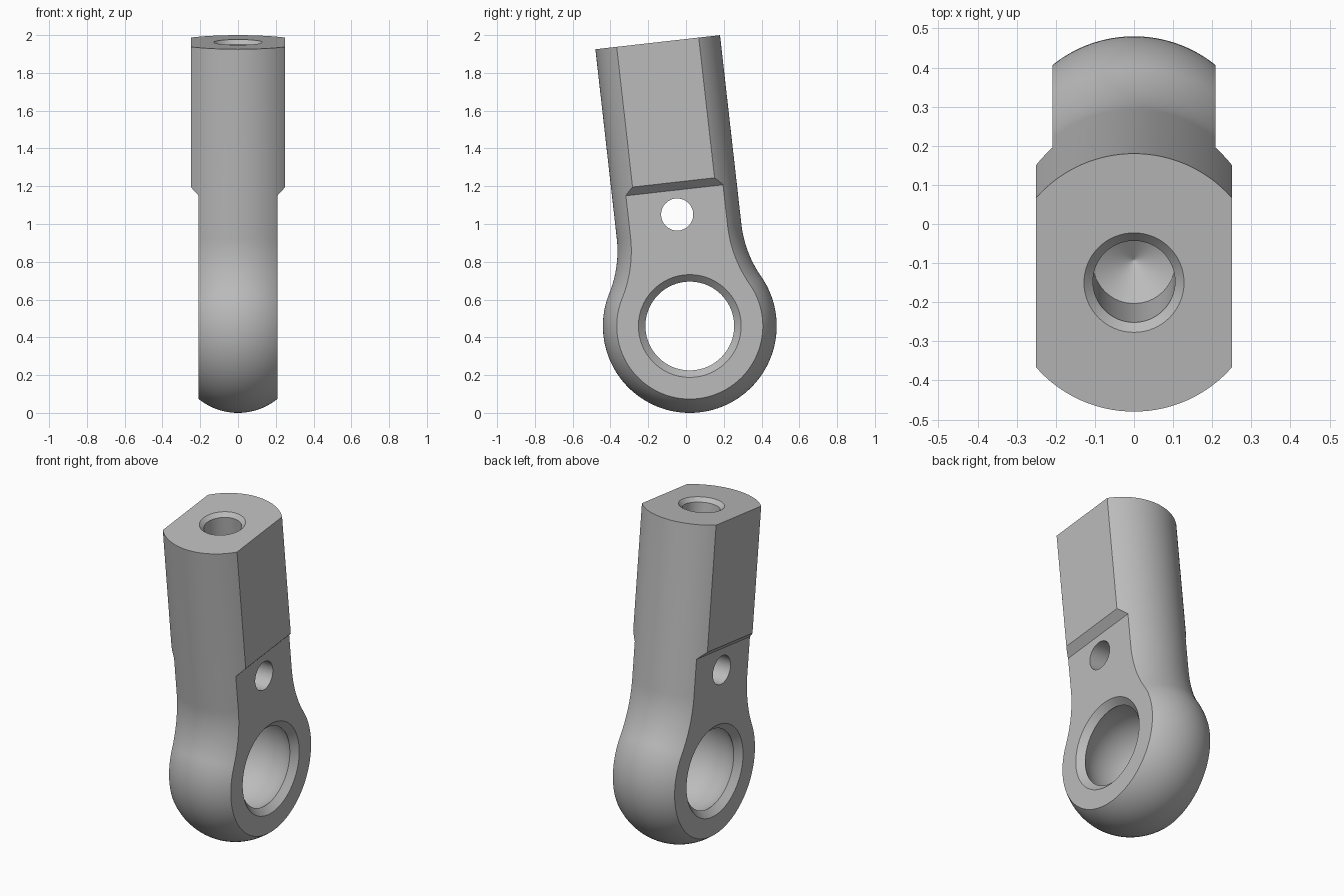
import bpy, bmesh, math
from mathutils import Matrix

if "Cube" in bpy.data.objects:
    bpy.data.objects.remove(bpy.data.objects["Cube"])

TILT = math.radians(6.45)
PLACE = Matrix.Translation((0, 0.02, 0.46)) @ Matrix.Rotation(TILT, 4, 'X')
SHAFT_R, EYE_R, FILLET_R = 0.332, 0.46, 0.60   # silhouette radii
TOP = 1.512                                    # shaft length from eye centre
SHAFT_X, EYE_X, STEP_W = 0.25, 0.208, 0.723    # half widths, height of step

metal = bpy.data.materials.new("grey metal")
metal.diffuse_color = (0.5, 0.5, 0.5, 1)
metal.use_nodes = True
metal.node_tree.nodes["Principled BSDF"].inputs["Base Color"].default_value = metal.diffuse_color


def make_object(name, bm):
    bmesh.ops.recalc_face_normals(bm, faces=bm.faces)
    mesh = bpy.data.meshes.new(name)
    bm.to_mesh(mesh)
    bm.free()
    obj = bpy.data.objects.new(name, mesh)
    bpy.context.collection.objects.link(obj)
    mesh.materials.append(metal)
    return obj


def loft(name, rings):
    """Skin closed rings of points and cap both ends."""
    bm = bmesh.new()
    loops = [[bm.verts.new(p) for p in ring] for ring in rings]
    n = len(loops[0])
    for a, b in zip(loops, loops[1:]):
        for i in range(n):
            j = (i + 1) % n
            bm.faces.new((a[i], a[j], b[j], b[i]))
    bm.faces.new(loops[0][::-1])
    bm.faces.new(loops[-1])
    return make_object(name, bm)


def lathe(name, profile, axis, centre_w=0, n=64):
    """Turn a (radius, height) profile about the x or z axis."""
    rings = []
    for r, h in profile:
        ring = []
        for i in range(n):
            a = math.tau * i / n
            c, s = r * math.cos(a), r * math.sin(a)
            ring.append((h, c, s + centre_w) if axis == 'X' else (c, s, h + centre_w))
        rings.append(ring)
    return loft(name, rings)


def outline(x):
    """Keyhole outline of the body at width x, inset to round its edge."""
    d = SHAFT_R - math.sqrt(SHAFT_R ** 2 - x * x)
    cv = SHAFT_R + FILLET_R
    cw = math.sqrt((EYE_R + FILLET_R) ** 2 - cv * cv)
    phi = math.atan2(cw, cv)
    half = [(SHAFT_R - d, TOP)]
    for i in range(17):
        a = math.pi + phi * i / 16
        half.append((cv + (FILLET_R + d) * math.cos(a), cw + (FILLET_R + d) * math.sin(a)))
    for i in range(1, 49):
        a = phi - (phi + math.pi / 2) * i / 48
        half.append(((EYE_R - d) * math.cos(a), (EYE_R - d) * math.sin(a)))
    half[-1] = (0, half[-1][1])
    return [(x, v, w) for v, w in half + [(-v, w) for v, w in half[-2::-1]]]


# Body: rounded keyhole shape between the two shaft flats
steps = 32
edge = math.asin(SHAFT_X / SHAFT_R)
body = loft("rod_end", [outline(SHAFT_R * math.sin(edge * (2 * i / steps - 1)))
                        for i in range(steps + 1)])

# Side cutters: thinner eye with a sloped step up to the shaft
cutters = []
for side in (-1, 1):
    prof = [(EYE_X, -1), (EYE_X, STEP_W), (EYE_X + 0.1, STEP_W + 0.1), (EYE_X + 0.1, -1)]
    cutters.append(loft("side_cutter", [[(side * x, v, w) for x, w in prof]
                                        for v in (-1, 1)]))

# Eye cutter: chamfered mouths with a spherical socket between
MOUTH_R, RIM_R, DEPTH = 0.235, 0.272, 0.037
hs = EYE_X - DEPTH
socket_r = math.hypot(MOUTH_R, hs)
socket = []
for i in range(25):
    h = hs * (i / 12 - 1)
    socket.append((math.sqrt(socket_r ** 2 - h * h), h))
out = 0.05
cutters.append(lathe("eye_cutter", [(RIM_R + out, -EYE_X - out)] + socket
                     + [(RIM_R + out, EYE_X + out)], 'X', n=96))

# Cross pin hole
cutters.append(lathe("pin_hole_cutter", [(0.085, -0.5), (0.085, 0.5)], 'X', 0.594))

# Blind drilled hole with countersink and conical bottom
cutters.append(lathe("drill_cutter", [(0.001, 0.997), (0.105, 1.06), (0.105, TOP - 0.023),
                                      (0.178, TOP + 0.05)], 'Z'))

for cutter in cutters:
    cutter.hide_render = True
    mod = body.modifiers.new("cut", 'BOOLEAN')
    mod.operation = 'DIFFERENCE'
    mod.solver = 'EXACT'
    mod.object = cutter

# Bake the cuts, remove the cutters and set the part in place
bpy.context.view_layer.update()
baked = bpy.data.meshes.new_from_object(
    body.evaluated_get(bpy.context.evaluated_depsgraph_get()))
body.modifiers.clear()
body.data = baked
for cutter in cutters:
    bpy.data.objects.remove(cutter)
body.data.transform(PLACE)
bpy.context.view_layer.objects.active = body
body.select_set(True)
bpy.ops.object.shade_smooth_by_angle(angle=math.radians(25))
